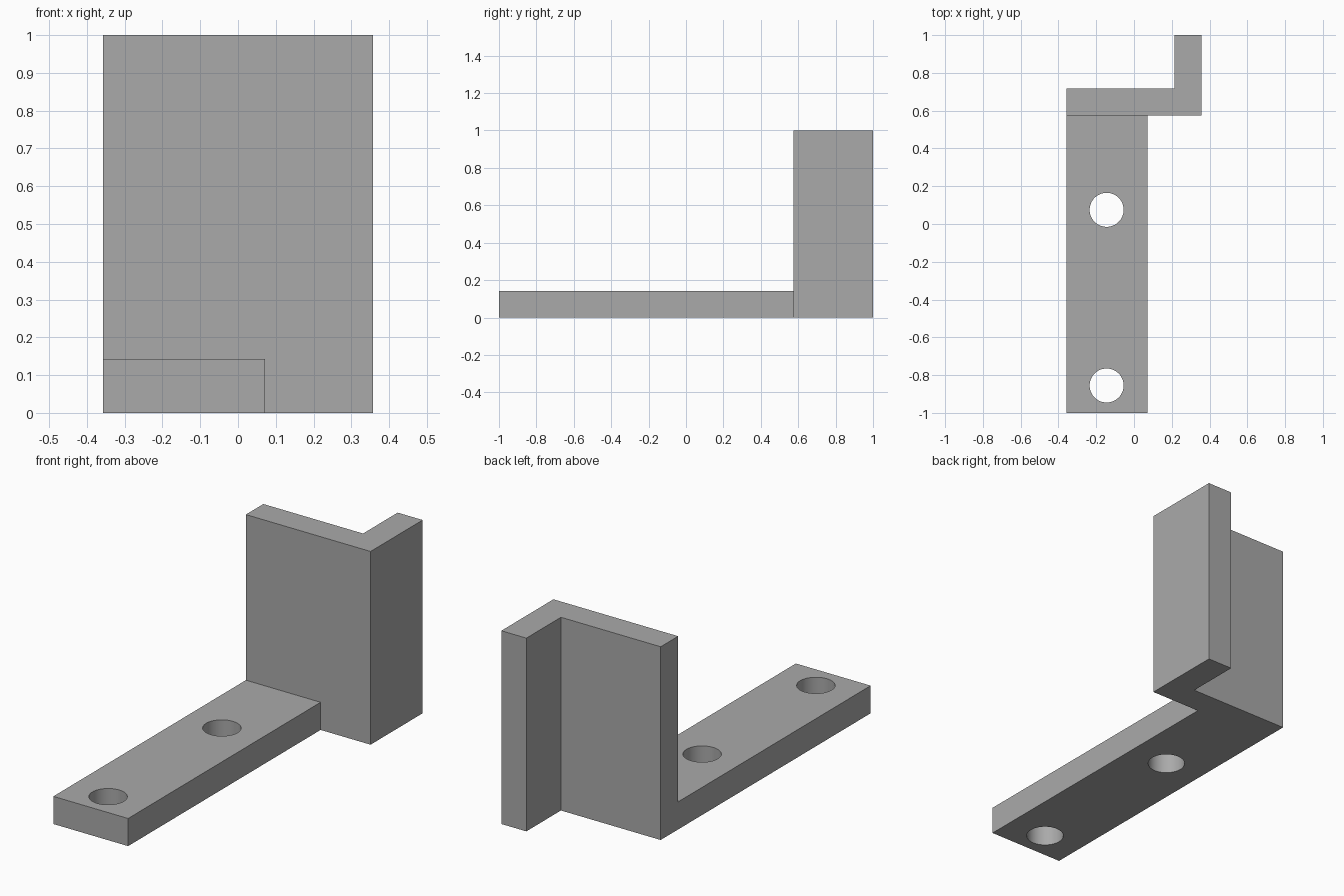
import bpy
import bmesh
from math import radians

cube = bpy.data.objects.get("Cube")
if cube:
    bpy.data.objects.remove(cube, do_unlink=True)

grey = bpy.data.materials.new("plain grey")
grey.use_nodes = True
colour = (0.4, 0.4, 0.4, 1)
grey.diffuse_color = colour
grey.node_tree.nodes["Principled BSDF"].inputs["Base Color"].default_value = colour

LEFT, RIGHT = -0.357, 0.357
WALL_Y, BACK_Y = 0.574, 0.717
THICK = 0.143


def extrude_profile(name, points, height):
    """Raise a flat outline from the ground into a solid."""
    bm = bmesh.new()
    face = bm.faces.new([bm.verts.new((x, y, 0)) for x, y in points])
    top = bmesh.ops.extrude_face_region(bm, geom=[face])["geom"]
    verts = [v for v in top if isinstance(v, bmesh.types.BMVert)]
    bmesh.ops.translate(bm, verts=verts, vec=(0, 0, height))
    bmesh.ops.recalc_face_normals(bm, faces=bm.faces)
    mesh = bpy.data.meshes.new(name)
    bm.to_mesh(mesh)
    bm.free()
    mesh.materials.append(grey)
    obj = bpy.data.objects.new(name, mesh)
    bpy.context.collection.objects.link(obj)
    return obj


# Upright plate with its rear flange
extrude_profile("upright_wall", [
    (LEFT, WALL_Y), (RIGHT, WALL_Y), (RIGHT, 1), (RIGHT - THICK, 1),
    (RIGHT - THICK, BACK_Y), (LEFT, BACK_Y)], 1)

# Mounting strip
strip = extrude_profile("mounting_strip", [
    (LEFT, -1), (0.071, -1), (0.071, WALL_Y), (LEFT, WALL_Y)], THICK)

# Screw holes through the strip
for i, y in enumerate((-0.855, 0.075)):
    bpy.ops.mesh.primitive_cylinder_add(
        vertices=64, radius=0.09, depth=1, location=(-0.145, y, 0))
    cutter = bpy.context.object
    cutter.name = f"hole_cutter_{i + 1}"
    cutter.data.materials.append(grey)
    cutter.hide_render = True
    cutter.hide_set(True)
    cut = strip.modifiers.new("screw hole", 'BOOLEAN')
    cut.operation = 'DIFFERENCE'
    cut.solver = 'EXACT'
    cut.object = cutter

# Apply the cuts, then smooth only the hole walls
bpy.ops.object.select_all(action='DESELECT')
strip.select_set(True)
bpy.context.view_layer.objects.active = strip
for modifier in list(strip.modifiers):
    bpy.ops.object.modifier_apply(modifier=modifier.name)
bpy.ops.object.shade_smooth_by_angle(angle=radians(30))
for obj in [o for o in bpy.data.objects if o.name.startswith("hole_cutter")]:
    bpy.data.objects.remove(obj, do_unlink=True)
